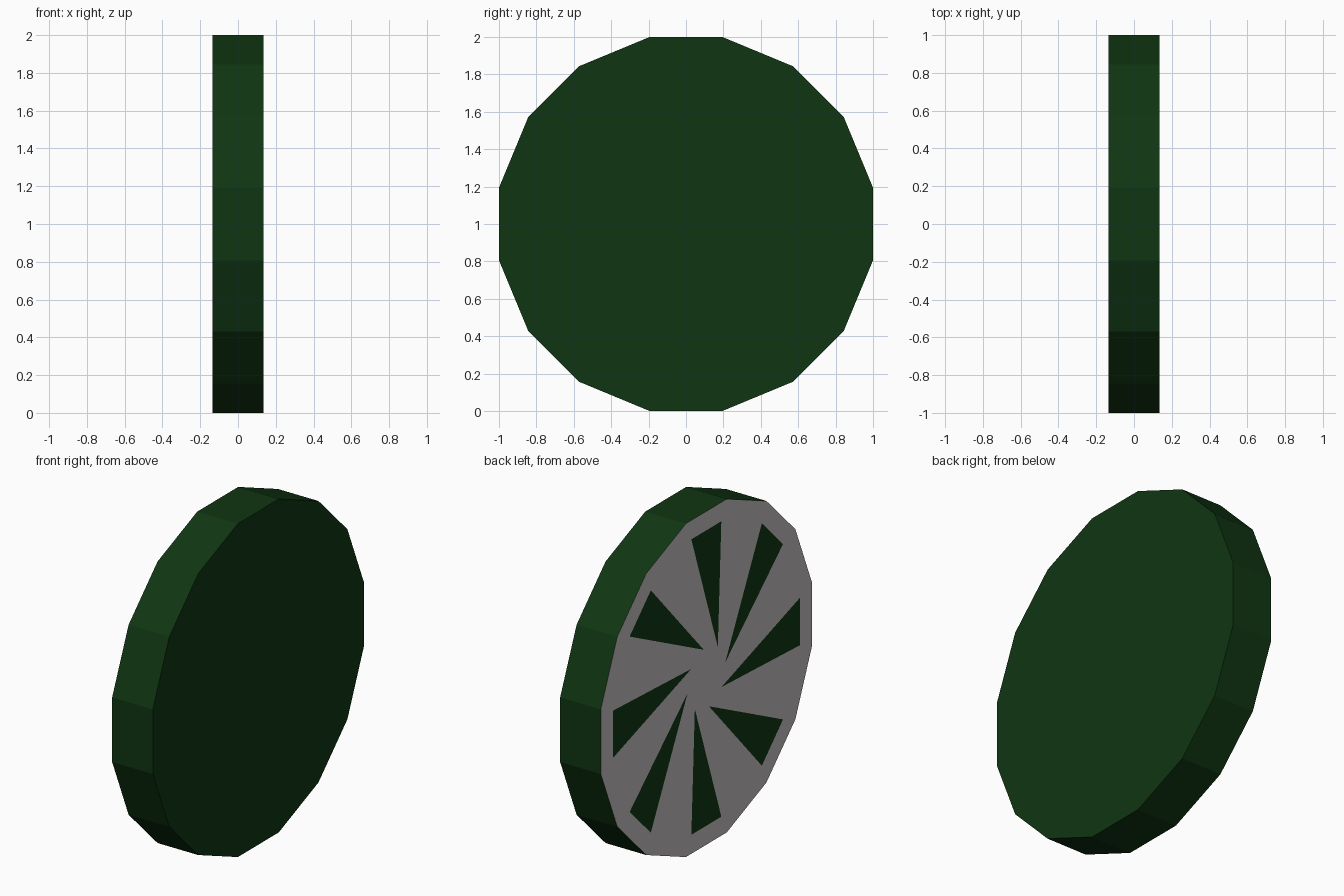
import bpy, bmesh, math

if "Cube" in bpy.data.objects:
    bpy.data.objects.remove(bpy.data.objects["Cube"])

HALF_WIDTH = 0.135
BLADES = 8


def material(name, rgb):
    m = bpy.data.materials.new(name)
    m.diffuse_color = (*rgb, 1.0)
    m.use_nodes = True
    m.node_tree.nodes["Principled BSDF"].inputs["Base Color"].default_value = m.diffuse_color
    return m


bm = bmesh.new()


def ring_point(x, side, up, k):
    """Point on the wheel face, turned clockwise by k blade steps (side = -y)."""
    a = 2 * math.pi * k / BLADES
    w = side * math.cos(a) + up * math.sin(a)
    h = up * math.cos(a) - side * math.sin(a)
    return bm.verts.new((x, -w, 1 + h))


def face(verts, mat):
    bm.faces.new(verts).material_index = mat


# 16-sided rims of the two wheel faces
rims = []
for x in (-HALF_WIDTH, HALF_WIDTH):
    rims.append([ring_point(x, s, 1.0, k) for k in range(BLADES) for s in (-0.194, 0.194)])
outer, back = rims
n = len(outer)

# Tread and plain back face
for i in range(n):
    j = (i + 1) % n
    face([outer[i], outer[j], back[j], back[i]], 0)
face(back, 0)

# Grey spoked face with slanted dark blade-shaped openings
left = [ring_point(-HALF_WIDTH, -0.142, 0.886, k) for k in range(BLADES)]
right = [ring_point(-HALF_WIDTH, 0.142, 0.886, k) for k in range(BLADES)]
tip = [ring_point(-HALF_WIDTH, 0.109, 0.144, k) for k in range(BLADES)]
for k in range(BLADES):
    m = (k + 1) % BLADES
    face([left[k], right[k], tip[k]], 0)
    face([outer[2 * k], outer[2 * k + 1], right[k], left[k]], 1)
    face([outer[2 * k + 1], outer[2 * m], left[m], tip[m], tip[k], right[k]], 1)
face(tip, 1)

bmesh.ops.recalc_face_normals(bm, faces=bm.faces[:])
mesh = bpy.data.meshes.new("wheel")
bm.to_mesh(mesh)
bm.free()
mesh.materials.append(material("dark green", (0.005, 0.036, 0.006)))
mesh.materials.append(material("light grey", (0.56, 0.53, 0.53)))
bpy.context.collection.objects.link(bpy.data.objects.new("wheel", mesh))
